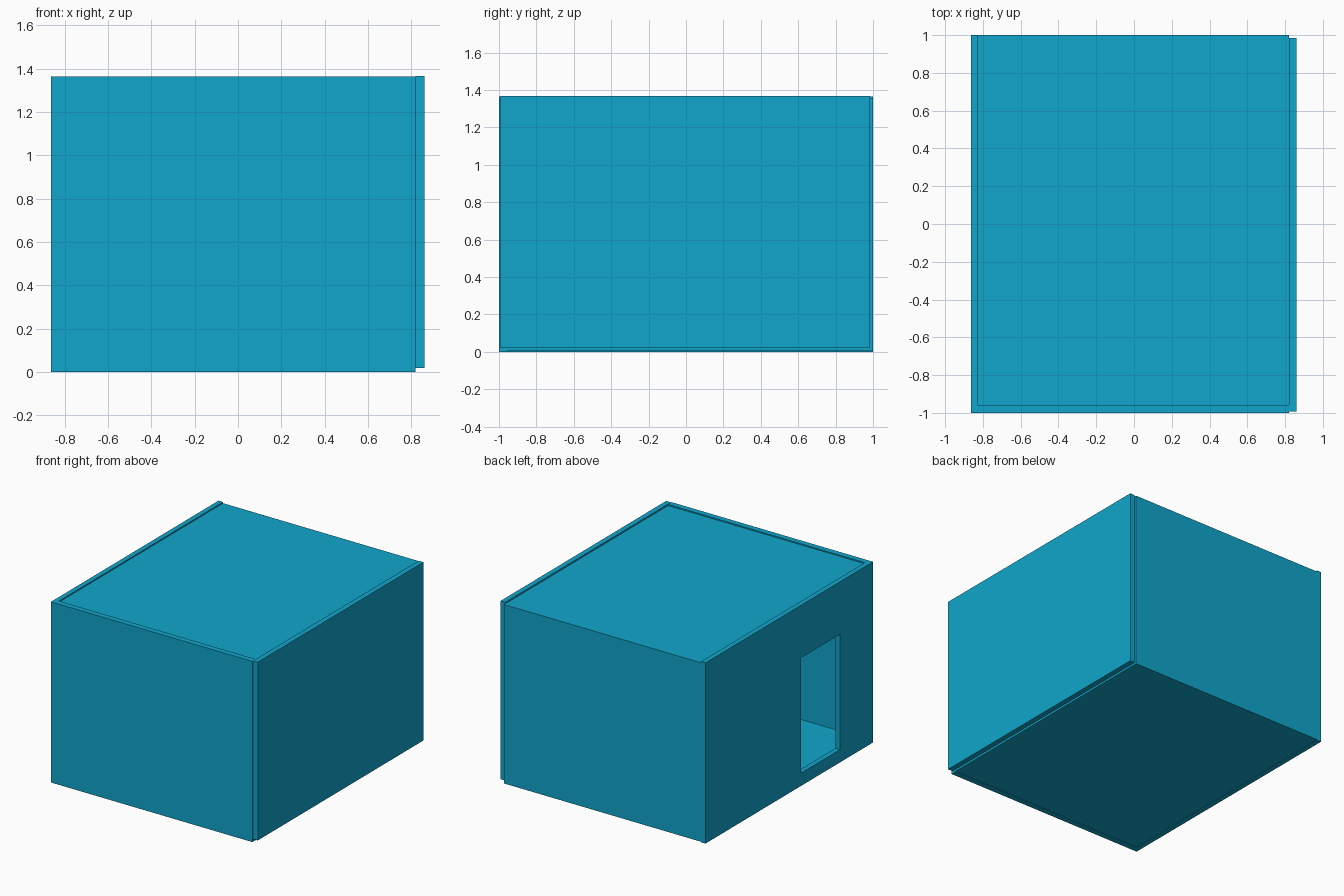
import bpy

if "Cube" in bpy.data.objects:
    bpy.data.objects.remove(bpy.data.objects["Cube"])

mat = bpy.data.materials.new("blue_paint")
mat.diffuse_color = (0.005, 0.38, 0.60, 1)
mat.use_nodes = True
mat.node_tree.nodes["Principled BSDF"].inputs["Base Color"].default_value = mat.diffuse_color


def box(name, x, y, z, material=mat):
    bpy.ops.mesh.primitive_cube_add(size=1)
    ob = bpy.context.object
    ob.name = name
    for v in ob.data.vertices:
        v.co = [r[0] if c < 0 else r[1] for c, r in zip(v.co, (x, y, z))]
    if material:
        ob.data.materials.append(material)
    return ob


# Floor and ceiling slabs, set slightly inside the wall rims
box("floor", (-0.825, 0.82), (-0.96, 1), (0.004, 0.037))
box("ceiling", (-0.825, 0.82), (-0.96, 1), (1.318, 1.356))

# Outer walls; the right wall is a separate panel, set slightly off
box("front_wall", (-0.825, 0.82), (-1, -0.957), (0, 1.365))
box("back_wall", (-0.825, 0.82), (0.962, 1), (0.004, 1.356))
box("right_wall", (0.82, 0.86), (-0.992, 0.985), (0.02, 1.367))
left_wall = box("left_wall", (-0.863, -0.825), (-1, 1), (0, 1.365))

# Opening through the left wall
cutter = box("opening_cutter", (-1, -0.7), (-0.605, -0.14), (0.097, 0.967))
cutter.hide_render = True
cutter.hide_viewport = True
cut = left_wall.modifiers.new("opening", 'BOOLEAN')
cut.operation = 'DIFFERENCE'
cut.solver = 'EXACT'
cut.object = cutter
